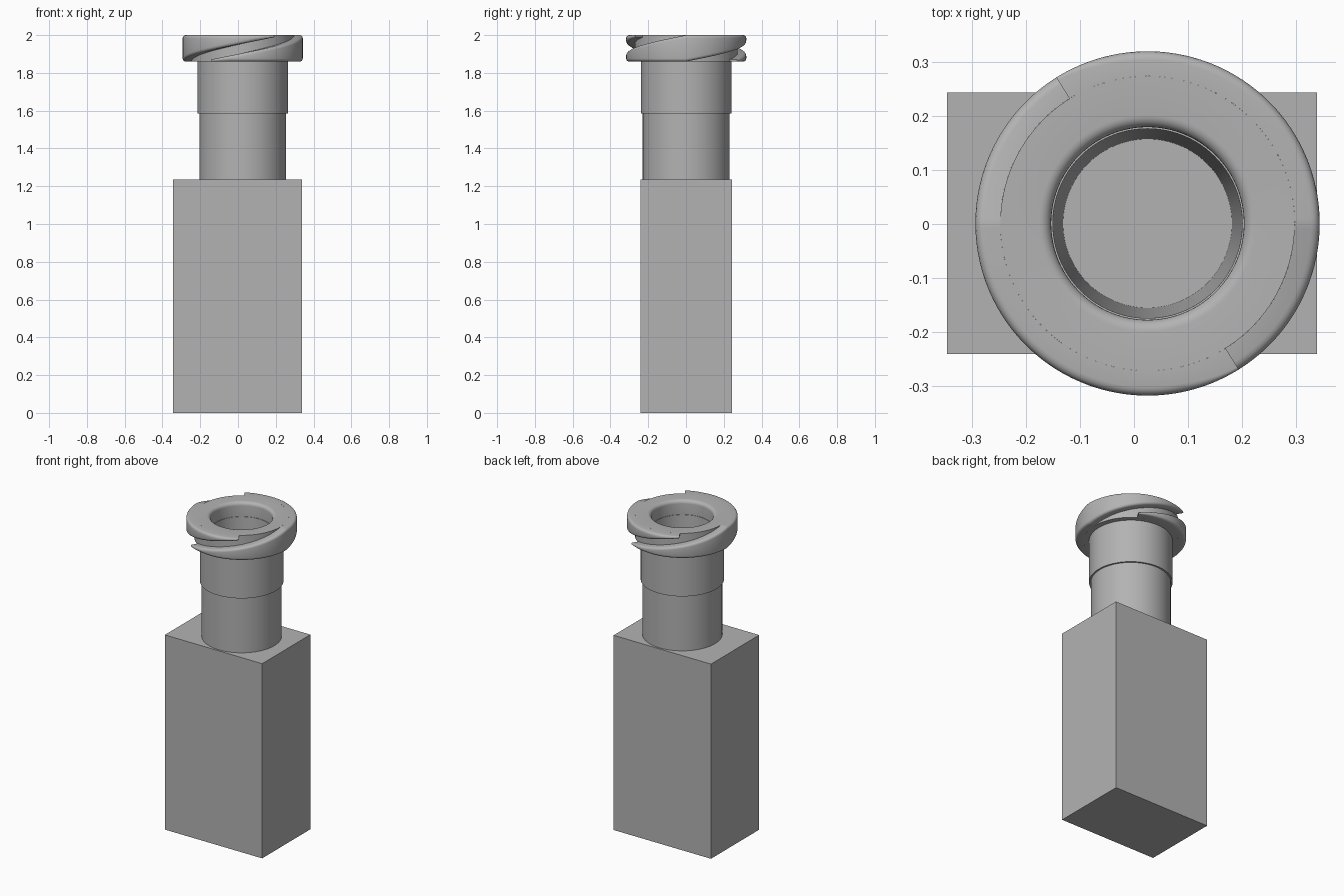
import bpy, bmesh, math
from math import sin, cos, pi, radians
from mathutils import Vector

if "Cube" in bpy.data.objects:
    bpy.data.objects.remove(bpy.data.objects["Cube"], do_unlink=True)

AXIS = Vector((0.025, 0.001, 0))
BOX_TOP, FLANGE_LOW, TOP = 1.235, 1.86, 2.0
CORE_R, LUG_R = 0.272, 0.318

grey = bpy.data.materials.new("plain grey")
grey.use_nodes = True
grey.diffuse_color = (0.45, 0.45, 0.45, 1)
grey.node_tree.nodes["Principled BSDF"].inputs["Base Color"].default_value = grey.diffuse_color


def finish(name, bm, smooth=True):
    bmesh.ops.recalc_face_normals(bm, faces=bm.faces)
    mesh = bpy.data.meshes.new(name)
    bm.to_mesh(mesh)
    bm.free()
    mesh.materials.append(grey)
    obj = bpy.data.objects.new(name, mesh)
    bpy.context.collection.objects.link(obj)
    if smooth:
        bpy.ops.object.select_all(action='DESELECT')
        obj.select_set(True)
        bpy.context.view_layer.objects.active = obj
        bpy.ops.object.shade_smooth_by_angle(angle=radians(35))
    return obj


def loft(bm, sections, wrap, closed):
    """Skin rows of points; wrap joins last row to first, closed joins each row's ends."""
    rows = [[bm.verts.new(p) for p in s] for s in sections]
    n = len(rows[0])
    for i in range(len(rows) if wrap else len(rows) - 1):
        a, b = rows[i], rows[(i + 1) % len(rows)]
        for j in range(n if closed else n - 1):
            k = (j + 1) % n
            bm.faces.new((a[j], a[k], b[k], b[j]))
    return rows


def polar(r, z, angle):
    return AXIS + Vector((r * cos(angle), r * sin(angle), z))


# Rectangular body
bm = bmesh.new()
bmesh.ops.create_cube(bm, size=1)
for v in bm.verts:
    v.co = Vector((v.co.x * 0.683 - 0.0035, v.co.y * 0.483 + 0.001, (v.co.z + 0.5) * BOX_TOP))
finish("body_block", bm, smooth=False)

# Stepped neck, flange core and tapered bore turned as one piece
round_r = 0.022
mouth = [(0.2 - round_r * sin(t * pi / 12), TOP - round_r * (1 - cos(t * pi / 12))) for t in range(7)]
profile = [(0.23, BOX_TOP), (0.23, 1.585), (0.24, 1.585), (0.24, FLANGE_LOW),
           (CORE_R, FLANGE_LOW), (CORE_R, TOP)] + mouth + [
           (0.178, 1.91), (0.175, 1.91), (0.156, BOX_TOP)]
bm = bmesh.new()
loft(bm, [[polar(r, z, 2 * pi * i / 96) for r, z in profile] for i in range(96)], True, False)
finish("neck_tube", bm)


# Two-start helical lugs around the flange
def lug_section(deg, turn):
    rise = 0.095 * deg / 90
    low = FLANGE_LOW + max(0, rise)
    high = TOP + min(0, rise)
    f = min(0.016, (high - low) * 0.49)
    pts = [(CORE_R, low)]
    for base, zc in ((-pi / 2, low + f), (0, high - f)):
        for i in range(5):
            a = base + i * pi / 8
            pts.append((LUG_R - f + f * cos(a), zc + f * sin(a)))
    pts.append((CORE_R, high))
    return [polar(r, z, radians(deg + turn)) for r, z in pts]


for name, turn in (("left_thread_lug", 0), ("right_thread_lug", 180)):
    bm = bmesh.new()
    rows = loft(bm, [lug_section(d, turn) for d in range(-122, 123, 2)], False, True)
    bm.faces.new(rows[0])
    bm.faces.new(rows[-1])
    finish(name, bm)
